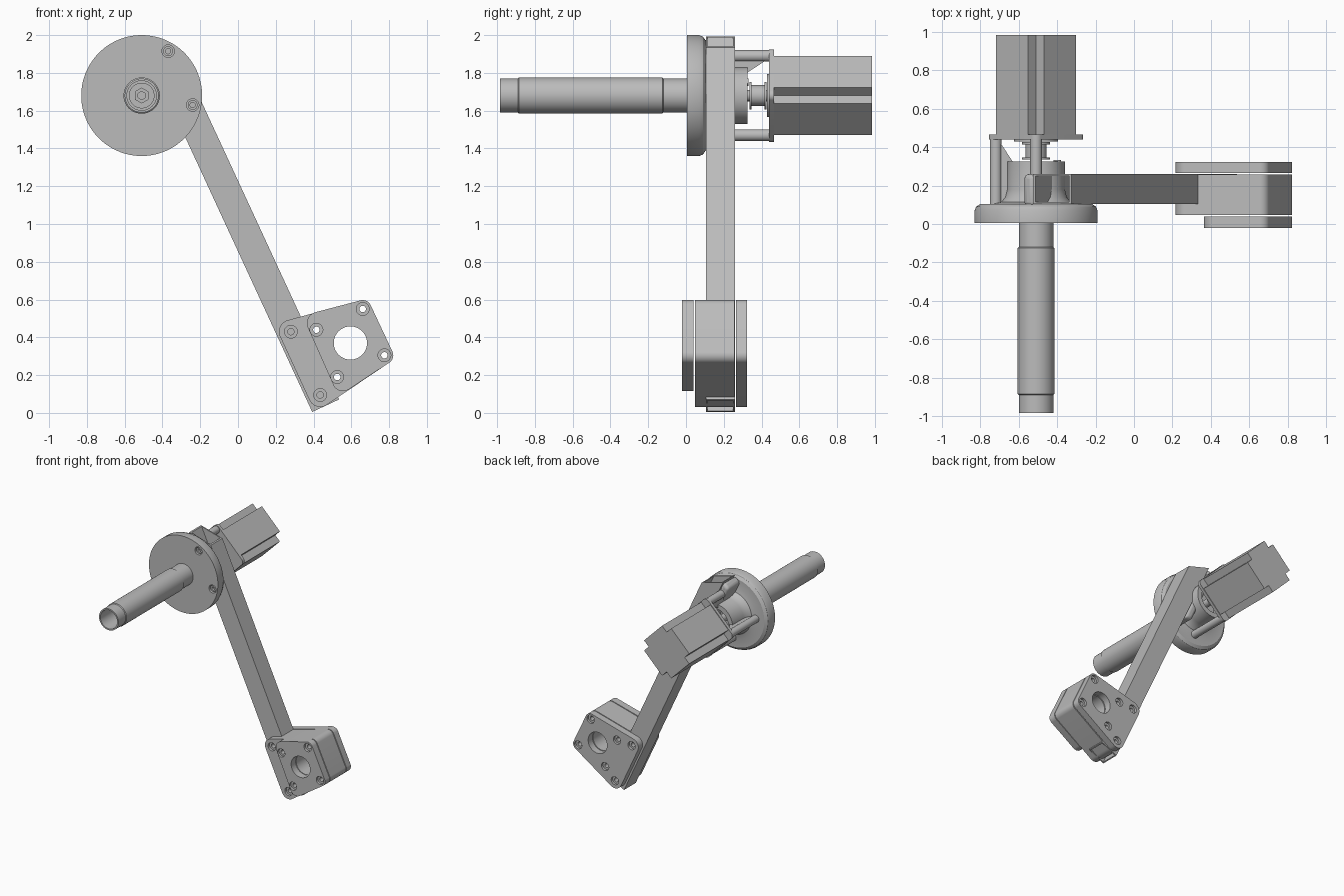
import bpy, bmesh, math
from mathutils import Vector

if "Cube" in bpy.data.objects:
    bpy.data.objects.remove(bpy.data.objects["Cube"])

grey = bpy.data.materials.new("machined grey")
grey.use_nodes = True
GREY = (0.5, 0.5, 0.5, 1)
grey.diffuse_color = GREY
grey.node_tree.nodes["Principled BSDF"].inputs["Base Color"].default_value = GREY

parts = []
HUB = (-0.51, 1.68)           # axis of the drive, x and z
SLOPE = math.radians(24.8)    # lean of the arm
ALONG = Vector((-math.sin(SLOPE), 0, math.cos(SLOPE)))   # up the arm
ACROSS = Vector((math.cos(SLOPE), 0, math.sin(SLOPE)))   # across the arm


def finish(name, bm, keep=True):
    bmesh.ops.remove_doubles(bm, verts=bm.verts[:], dist=1e-5)
    bmesh.ops.recalc_face_normals(bm, faces=bm.faces[:])
    mesh = bpy.data.meshes.new(name)
    bm.to_mesh(mesh)
    bm.free()
    mesh.materials.append(grey)
    ob = bpy.data.objects.new(name, mesh)
    bpy.context.collection.objects.link(ob)
    if keep:
        parts.append(ob)
    return ob


def extrude(name, points, vec, keep=True):
    """Solid from a planar outline pushed along a vector."""
    bm = bmesh.new()
    face = bm.faces.new([bm.verts.new(p) for p in points])
    out = bmesh.ops.extrude_face_region(bm, geom=[face], use_keep_orig=True)
    new = [g for g in out["geom"] if isinstance(g, bmesh.types.BMVert)]
    bmesh.ops.translate(bm, verts=new, vec=vec)
    return finish(name, bm, keep)


def lathe(name, profile, centre=HUB, segs=64, keep=True):
    """Revolve a closed (radius, y) profile around an axis along y."""
    bm = bmesh.new()
    rings = []
    for i in range(segs):
        a = math.tau * (i + 0.5) / segs
        rings.append([bm.verts.new((centre[0] + r * math.cos(a), y, centre[1] + r * math.sin(a)))
                      for r, y in profile])
    n = len(profile)
    for i in range(segs):
        a, b = rings[i], rings[(i + 1) % segs]
        for j in range(n):
            k = (j + 1) % n
            if profile[j][0] == 0 and profile[k][0] == 0:
                continue
            quad = [a[j], a[k], b[k], b[j]]
            if profile[j][0] == 0:
                quad = [a[j], a[k], b[k]]
            elif profile[k][0] == 0:
                quad = [a[j], a[k], b[j]]
            bm.faces.new(quad)
    return finish(name, bm, keep)


def cylinder(name, r, y0, y1, centre=HUB, segs=32, keep=True):
    return lathe(name, [(0, y0), (r, y0), (r, y1), (0, y1)], centre, segs, keep)


def cut(ob, cutter):
    cutter.hide_render = True
    mod = ob.modifiers.new("cut", "BOOLEAN")
    mod.operation, mod.solver, mod.object = "DIFFERENCE", "EXACT", cutter
    bpy.context.view_layer.objects.active = ob
    bpy.ops.object.modifier_apply(modifier=mod.name)
    bpy.data.objects.remove(cutter)


def rounded(circles, y):
    """Outline wrapped tightly around circles given as (x, z, radius)."""
    pts = []
    for x, z, r in circles:
        for i in range(48):
            a = math.tau * i / 48
            pts.append((x + r * math.cos(a), z + r * math.sin(a)))
    pts = sorted(set(pts))

    def half(seq):
        chain = []
        for p in seq:
            while len(chain) > 1:
                (ax, az), (bx, bz) = chain[-2:]
                if (bx - ax) * (p[1] - az) - (bz - az) * (p[0] - ax) > 1e-9:
                    break
                chain.pop()
            chain.append(p)
        return chain[:-1]
    return [(x, y, z) for x, z in half(pts) + half(pts[::-1])]


# Round flange with a hollow hub behind it
flange = lathe("flange_and_hub", [
    (0, .005), (.32, .005), (.32, .07), (.312, .09), (.29, .105), (.22, .105),
    (.18, .115), (.16, .14), (.15, .18), (.15, .325), (.11, .325), (.11, .2), (0, .2)], segs=96)
for spot in ((-.37, 1.915), (-.24, 1.63)):
    cut(flange, cylinder("pocket", .033, -.05, .06, spot, keep=False))
    lathe("flange_screw", [(.014, .015), (.026, .015), (.026, .07), (0, .07), (0, .035), (.014, .035)],
          spot, 24)

# Long hollow handle tube with reduced ends, and the bolt inside it
lathe("handle_tube", [(.078, -.985), (.09, -.985), (.09, -.89), (.096, -.885), (.096, -.125),
                      (.09, -.12), (.09, .01), (.078, .01)])
cylinder("tube_washer", .068, -.02, .01)
lathe("tube_bolt", [(0, -.03), (.022, -.03), (.022, -.06), (.042, -.06), (.042, .0), (0, .0)], segs=6)

# Square hollow arm, its top trimmed to the flange edge
centre = Vector((HUB[0], 0, HUB[1]))
NEAR, FAR, WALL = .117, .274, .01


def arm_point(d, t, y):
    return centre + ACROSS * d + ALONG * t + Vector((0, y, 0))


BOTTOM = -1.899
arm = extrude("arm", [arm_point(*p, .105) for p in
              ((NEAR, BOTTOM), (FAR, BOTTOM), (FAR, .155), (NEAR, .29))], (0, .155, 0))
cut(arm, extrude("arm_hollow", [arm_point(*p, .105 + WALL) for p in
    ((NEAR + WALL, BOTTOM - .1), (FAR - WALL, BOTTOM - .1), (FAR - WALL, .4), (NEAR + WALL, .4))],
    (0, .155 - 2 * WALL, 0), keep=False))

# Wall that supports the arm on the hub side
wall = extrude("arm_support", [arm_point(*p, .09) for p in
               ((.05, -.24), (NEAR, -.28), (NEAR, .285), (.05, .27))], (0, .17, 0))
bevel = wall.modifiers.new("soft edges", "BEVEL")
bevel.width, bevel.segments = .025, 4

# Motor posts and sloping webs
for side in ((-1, 0), (0, 1), (0, -1)):
    out = Vector((side[0], 0, side[1]))
    thick = Vector((side[1], 0, -side[0])) * .03
    cylinder("motor_post", .031, .1, .44, (HUB[0] + .21 * side[0], HUB[1] + .21 * side[1]), 24)
    if side[1] >= 0:
        extrude("post_web", [centre + out * r + Vector((0, y, 0)) - thick / 2 for r, y in
                ((.13, .1), (.2, .1), (.2, .43), (.19, .43), (.12, .322))], thick)

# Motor: diamond mounting plate, notched body, pilot, shaft and pulley
corners = [(HUB[0] + .21 * x, HUB[1] + .21 * z, .035) for x, z in ((1, 0), (0, 1), (-1, 0), (0, -1))]
extrude("motor_plate", rounded(corners, .44), (0, .026, 0))
H, N = .178, .06
body = []
for k in range(4):
    turn = math.pi / 4 + k * math.pi / 2
    for a, b in ((H, H - N), (H - N, H - N), (H - N, H)):
        body.append((HUB[0] + a * math.cos(turn) - b * math.sin(turn), .46,
                     HUB[1] + a * math.sin(turn) + b * math.cos(turn)))
extrude("motor_body", body, (0, .525, 0))
cylinder("motor_pilot", .115, .43, .445, segs=48)
cylinder("motor_shaft", .03, .19, .44)
lathe("pulley", [(0, .335), (.073, .335), (.073, .347), (.055, .347), (.055, .415),
                 (.073, .415), (.073, .427), (0, .427)], segs=48)
lathe("hub_clamp_screw", [(0, .27), (.02, .27), (.02, .332), (0, .332)], (-.4, 1.75), 16)

# Three layer bearing housing at the foot of the arm
AXLE = (.595, .37)
wide = [(.28, .43, .063), (.435, .095, .063), (.775, .305, .047), (.66, .55, .047)]
narrow = [(.425, .475, .06), (.555, .17, .055)] + wide[2:]
outer_holes = [(.28, .43), (.435, .095)]
inner_holes = [(.415, .44), (.525, .19), (.66, .55), (.775, .305)]
layers = (("housing_front_plate", narrow, -.02, .04, inner_holes, -1),
          ("housing_body", wide, .047, .257, outer_holes + inner_holes, -1),
          ("housing_back_plate", wide, .265, .322, outer_holes + inner_holes, 1))
for name, outline, y0, y1, holes, way in layers:
    plate = extrude(name, rounded(outline, y0), (0, y1 - y0, 0))
    cut(plate, cylinder("bore", .088, y0 - .1, y1 + .1, AXLE, 48, False))
    face, rear = (y0, y1) if way < 0 else (y1, y0)
    for spot in holes:
        step = face - way * .02
        cut(plate, lathe("stepped_hole", [(0, face + way * .05), (.034, face + way * .05), (.034, step),
                         (.017, step), (.017, rear - way * .05), (0, rear - way * .05)], spot, 24, False))

# Smooth round surfaces, keep edges crisp
bpy.ops.object.select_all(action="DESELECT")
for ob in parts:
    ob.select_set(True)
bpy.context.view_layer.objects.active = parts[0]
bpy.ops.object.shade_smooth_by_angle(angle=math.radians(32))
